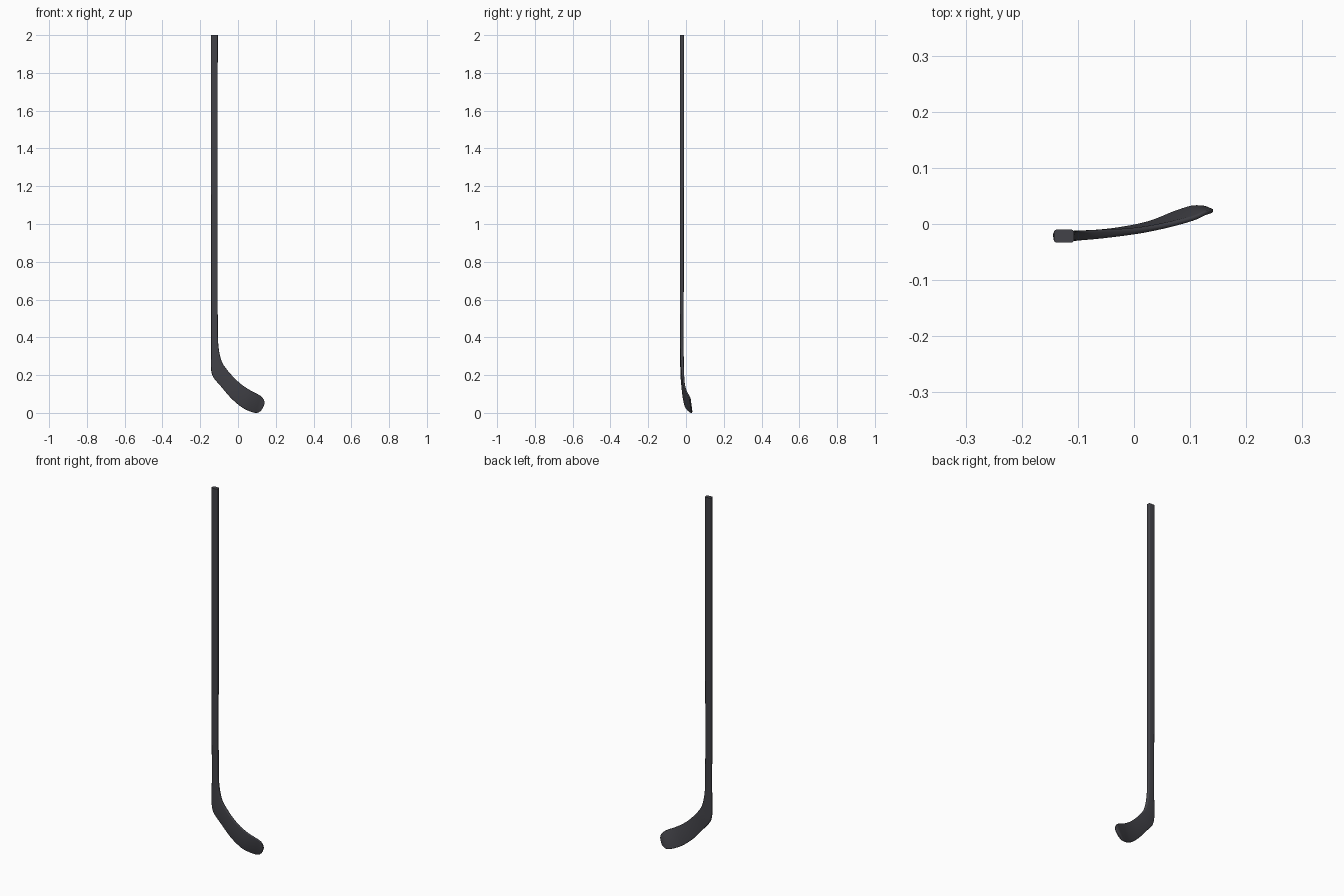
import bpy, bmesh, math
from mathutils import Vector

if "Cube" in bpy.data.objects:
    bpy.data.objects.remove(bpy.data.objects["Cube"])

# Stations down the stick: heel edge (x, y, z), toe edge (x, y, z), thickness
STATIONS = [
    ((-.142, -.022, .60), (-.108, -.022, .60), .020),
    ((-.142, -.022, .50), (-.107, -.022, .50), .019),
    ((-.142, -.022, .40), (-.106, -.022, .40), .018),
    ((-.143, -.022, .31), (-.101, -.021, .335), .018),
    ((-.143, -.022, .235), (-.086, -.020, .273), .017),
    ((-.130, -.021, .190), (-.058, -.018, .230), .016),
    ((-.087, -.018, .138), (-.020, -.015, .187), .013),
    ((-.034, -.012, .077), (.020, -.010, .151), .011),
    ((.024, .000, .029), (.064, -.001, .122), .010),
    ((.071, .019, .007), (.106, .010, .100), .009),
    ((.101, .029, .002), (.127, .019, .085), .008),
    ((.119, .030, .011), (.137, .022, .070), .007),
    ((.128, .029, .022), (.1405, .023, .059), .006),
    ((.134, .027, .033), (.141, .024, .051), .004),
]
rows = [tuple(a) + tuple(b) + (t,) for a, b, t in STATIONS]


def smooth_rows(rows, steps):
    """Catmull-Rom interpolation through the stations."""
    out = []
    for i in range(len(rows) - 1):
        p0, p1 = rows[max(i - 1, 0)], rows[i]
        p2, p3 = rows[i + 1], rows[min(i + 2, len(rows) - 1)]
        for k in range(steps):
            t = k / steps
            out.append([b + .5 * t * ((c - a) + t * ((2*a - 5*b + 4*c - d)
                        + t * (3*b - a - 3*c + d)))
                        for a, b, c, d in zip(p0, p1, p2, p3)])
    return out + [list(rows[-1])]


def rounded_ring(mid, u, v, w, t):
    """Rounded rectangle of width w and thickness t."""
    r = min(t * .45, .005, w * .3)
    pts = []
    for q, (sx, sy) in enumerate([(1, 1), (-1, 1), (-1, -1), (1, -1)]):
        for k in range(5):
            a = math.pi / 2 * (q + k / 4)
            pts.append(mid + u * (sx * (w/2 - r) + r * math.cos(a))
                       + v * (sy * (t/2 - r) + r * math.sin(a)))
    return pts


# Straight shaft on top, then the smoothed hosel and curved blade
path = [[-.143, -.0215, 2, -.107, -.0215, 2, .023],
        [-.143, -.0215, 1.3, -.108, -.0215, 1.3, .022]] + smooth_rows(rows, 4)
edges = [(Vector(p[:3]), Vector(p[3:6]), p[6]) for p in path]
mids = [(a + b) / 2 for a, b, _ in edges]

bm = bmesh.new()
rings = []
for i, (a, b, t) in enumerate(edges):
    tangent = mids[min(i + 1, len(mids) - 1)] - mids[max(i - 1, 0)]
    u = (b - a).normalized()
    v = u.cross(tangent).normalized()
    rings.append([bm.verts.new(p) for p in
                  rounded_ring(mids[i], u, v, (b - a).length, t)])
for r0, r1 in zip(rings, rings[1:]):
    n = len(r0)
    for k in range(n):
        bm.faces.new((r0[k], r0[(k + 1) % n], r1[(k + 1) % n], r1[k]))
bm.faces.new(rings[0])
bm.faces.new(rings[-1])
bmesh.ops.recalc_face_normals(bm, faces=bm.faces)

# Rest the blade on the ground
low = min(v.co.z for v in bm.verts)
for v in bm.verts:
    if v.co.z < .5:
        v.co.z -= low

mesh = bpy.data.meshes.new("hockey_stick")
bm.to_mesh(mesh)
bm.free()
stick = bpy.data.objects.new("hockey_stick", mesh)
bpy.context.collection.objects.link(stick)

# Dark graphite colour
mat = bpy.data.materials.new("graphite")
mat.diffuse_color = (.055, .055, .065, 1)
mat.use_nodes = True
mat.node_tree.nodes["Principled BSDF"].inputs["Base Color"].default_value = mat.diffuse_color
mesh.materials.append(mat)

bpy.context.view_layer.objects.active = stick
stick.select_set(True)
bpy.ops.object.shade_smooth_by_angle(angle=math.radians(40))
